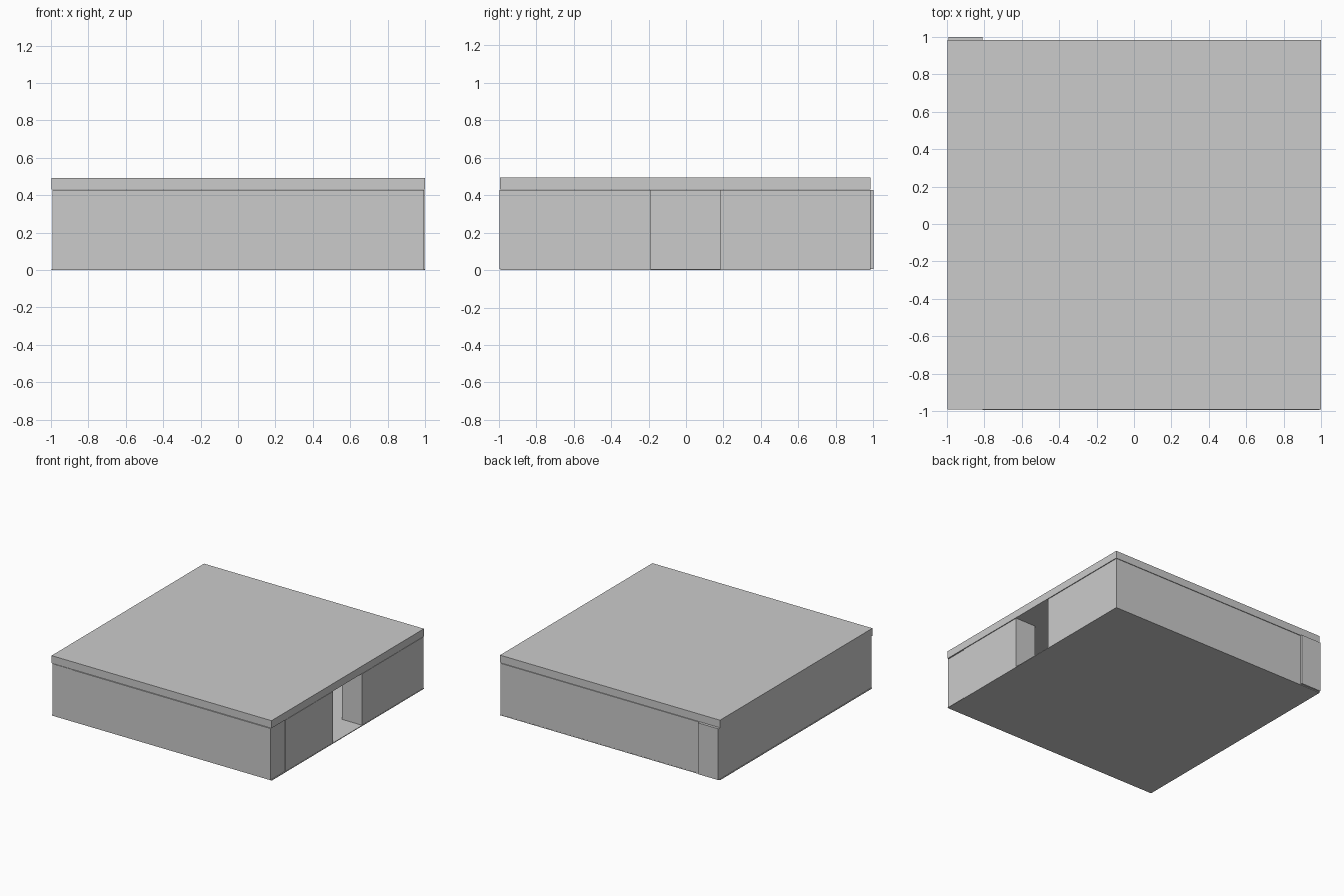
import bpy

if "Cube" in bpy.data.objects:
    bpy.data.objects.remove(bpy.data.objects["Cube"])


def box(name, x, y, z):
    """Axis-aligned block from (min, max) pairs."""
    bpy.ops.mesh.primitive_cube_add(
        size=1, location=[(a + b) / 2 for a, b in (x, y, z)])
    ob = bpy.context.object
    ob.name = name
    ob.scale = [b - a for a, b in (x, y, z)]
    bpy.ops.object.transform_apply(location=False, rotation=False, scale=True)
    return ob


WALL = (0.006, 0.427)

# Floor sheet and roof slab
box("floor", (-0.998, 1.0), (-0.99, 0.985), (0.0, 0.006))
box("roof", (-0.998, 1.0), (-0.993, 0.984), (0.431, 0.493))

# Left wall runs the full depth and pokes out slightly at the back
box("left_wall", (-0.993, -0.81), (-0.99, 1.0), WALL)

# Front and back walls butt against it
box("front_wall", (-0.81, 0.993), (-0.995, -0.81), WALL)
box("back_wall", (-0.81, 0.998), (0.80, 0.984), WALL)

# Right wall in two pieces, leaving the doorway
box("right_wall_front", (0.815, 0.998), (-0.81, -0.19), WALL)
box("right_wall_back", (0.815, 0.998), (0.183, 0.80), WALL)
